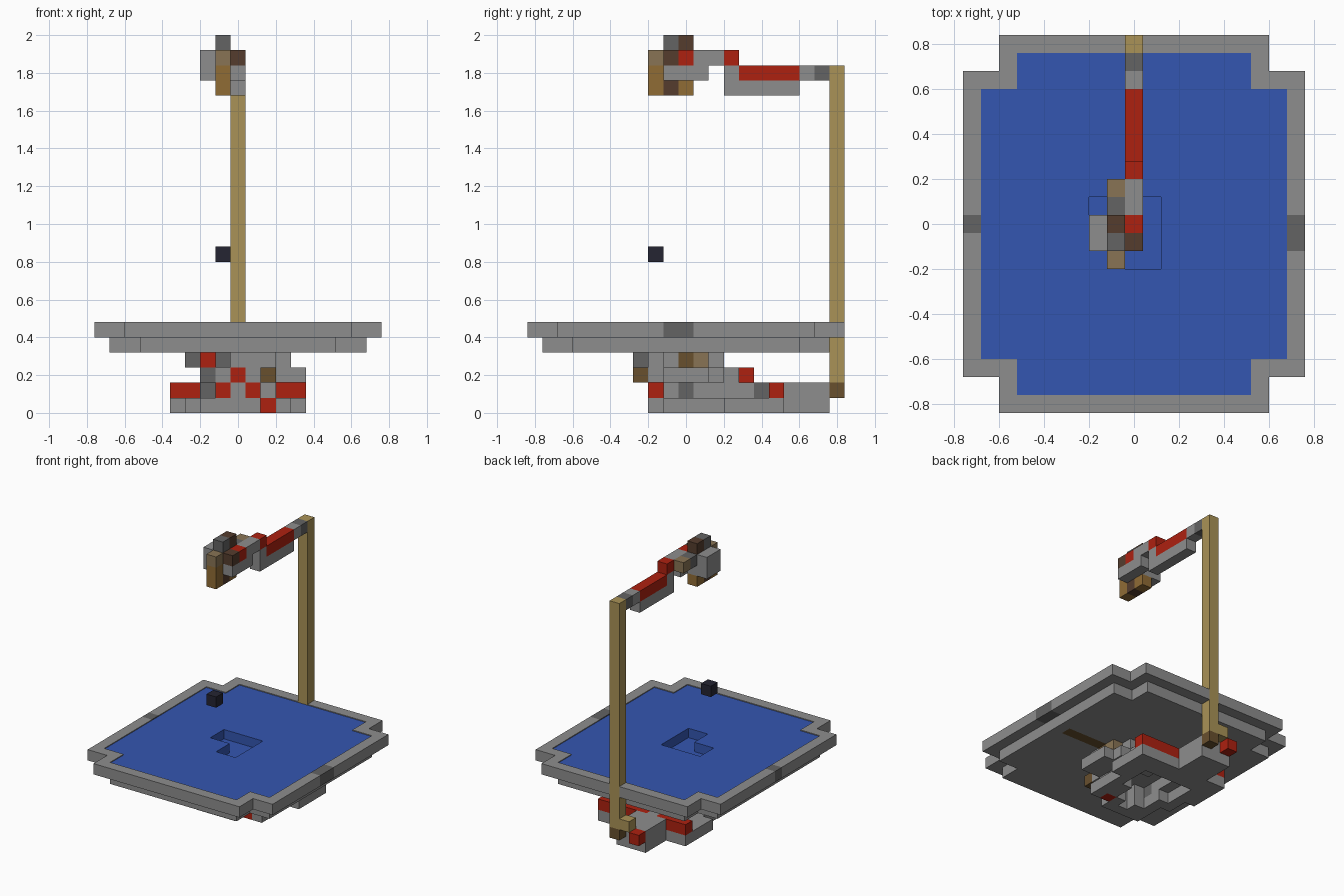
import bpy, bmesh
from mathutils import Vector

U = 0.08  # edge of one building block

if "Cube" in bpy.data.objects:
    bpy.data.objects.remove(bpy.data.objects["Cube"], do_unlink=True)


def material(name, *rgb):
    m = bpy.data.materials.new(name)
    m.use_nodes = True
    m.diffuse_color = (*rgb, 1)
    m.node_tree.nodes["Principled BSDF"].inputs["Base Color"].default_value = (*rgb, 1)
    return m


MATS = {
    "S": material("stone_grey", 0.27, 0.27, 0.27),
    "D": material("dark_stone", 0.125, 0.125, 0.125),
    "R": material("red", 0.42, 0.015, 0.005),
    "U": material("water_blue", 0.034, 0.093, 0.44),
    "T": material("tan_wood", 0.40, 0.29, 0.095),
    "L": material("dusty_wood", 0.25, 0.175, 0.09),
    "B": material("brown_wood", 0.28, 0.15, 0.036),
    "W": material("dark_wood", 0.138, 0.08, 0.027),
    "N": material("dark_brown", 0.09, 0.046, 0.027),
    "K": material("black", 0.018, 0.018, 0.032),
}
SIDES = [Vector(d) for d in ((1, 0, 0), (-1, 0, 0), (0, 1, 0),
                             (0, -1, 0), (0, 0, 1), (0, 0, -1))]


def blocks(name, cells, height=1.0):
    """Make one object from {(i, j, k): colour}, keeping only outer faces."""
    used = sorted(set(cells.values()))
    bm = bmesh.new()
    for (i, j, k), colour in cells.items():
        centre = Vector((i, j, k))
        for n in SIDES:
            if tuple(int(c) for c in centre + n) in cells:
                continue
            a = Vector((n.y, n.z, n.x))
            b = n.cross(a)
            corners = [n + a + b, n - a + b, n - a - b, n + a - b]
            verts = []
            for c in corners:
                p = centre + c / 2
                z = k + (height if c.z > 0 else 0)
                verts.append(bm.verts.new((p.x * U, p.y * U, z * U)))
            bm.faces.new(verts).material_index = used.index(colour)
    bmesh.ops.remove_doubles(bm, verts=bm.verts, dist=1e-4)
    bmesh.ops.recalc_face_normals(bm, faces=bm.faces)
    mesh = bpy.data.meshes.new(name)
    bm.to_mesh(mesh)
    bm.free()
    for c in used:
        mesh.materials.append(MATS[c])
    obj = bpy.data.objects.new(name, mesh)
    bpy.context.collection.objects.link(obj)
    return obj


def column(colour, i, j, k):
    """Cells of a box, each range given inclusively."""
    return {(x, y, z): colour for x in range(i[0], i[1] + 1)
            for y in range(j[0], j[1] + 1) for z in range(k[0], k[1] + 1)}


def courses(layers, left, bottom):
    """Read plan drawings; rows run from back to front, '.' is empty."""
    cells = {}
    for k, (back, plan) in enumerate(layers, bottom):
        for r, row in enumerate(plan.split()):
            for c, letter in enumerate(row):
                if letter != ".":
                    cells[left + c, back - r, k] = letter
    return cells


# Stepped foundation under the basin
foundation = courses([
    (6, "SSSSSSSSS SSSSSSSSS SS.....SS SS.....SS .S.....S. "
        ".SS...SS. ..S...SS. ..SS.SRS. ..SSSS..."),
    (6, "RRRSRRRRR ......D.. ..S..SS.. ..S..SS.. ..S...S.. "
        "..S...S.. ..D...D.. ..DS..S.. ...RSR..."),
    (4, "...RRR... ..SSSSS.. ..SSSSSS. ..SSSSSSS ..SSSSSSS "
        "..SSSSSSS ..DSRSS.. ......W.."),
    (2, "...SSSS.. .SSSSSSL. .SSSSSSW. .DSSSSSS. ..RDSSS.. ...D....."),
], -4, 0)
foundation.update(column("S", (-2, 0), (7, 9), (0, 1)))
blocks("foundation", foundation)


# Basin: floor, rim and water share one notched plan
def plan(i, j, grow=0):
    x, y = abs(i) - grow, abs(j) - grow
    return x <= 8 and y <= 9 and not (x > 6 and y > 7)


def pool(i, j):
    return 0 <= i <= 1 and -2 <= j <= 1 or -2 <= i <= 1 and 0 <= j <= 1


grid = [(i, j) for i in range(-9, 10) for j in range(-10, 11)]
blocks("basin_floor", {(i, j, 4): "W" if 3 <= i <= 7 and j == 0 else "S"
                       for i, j in grid if plan(i, j)})
rim = {(i, j, 5): "S" for i, j in grid
       if plan(i, j, 1) and not plan(i, j) and (i, j) != (0, 10)}
for spot in ((9, 0, 5), (9, -1, 5), (-9, 0, 5)):
    rim[spot] = "D"
blocks("basin_rim", rim)
blocks("water", {(i, j, 5): "U" for i, j in grid
                 if plan(i, j) and not pool(i, j)}, 0.92)
blocks("pool_bottom", {(i, j, 5): "U" for i, j in grid if pool(i, j)}, 0.05)

# Tall post with its foot blocks
blocks("post", column("T", (0, 0), (10, 10), (2, 22)))
blocks("post_foot", {(0, 10, 1): "W", (-1, 10, 2): "T", (-2, 10, 1): "R"})

# Arm reaching forward from the post
arm = column("S", (0, 0), (3, 7), (21, 21))
arm.update(column("R", (0, 0), (4, 7), (22, 22)))
arm.update({(0, 3, 22): "S", (0, 3, 23): "R", (0, 8, 22): "S", (0, 9, 22): "D"})
blocks("arm", arm)

# Spout cluster at the end of the arm
blocks("spout", courses([
    (0, ".B. .N. .B."),
    (1, "..S SSS SSS .B."),
    (2, ".LS .DS SNR SDN .L."),
    (0, ".N. .D."),
], -2, 21))

# Falling drop
blocks("drop", {(-1, -2, 10): "K"})
